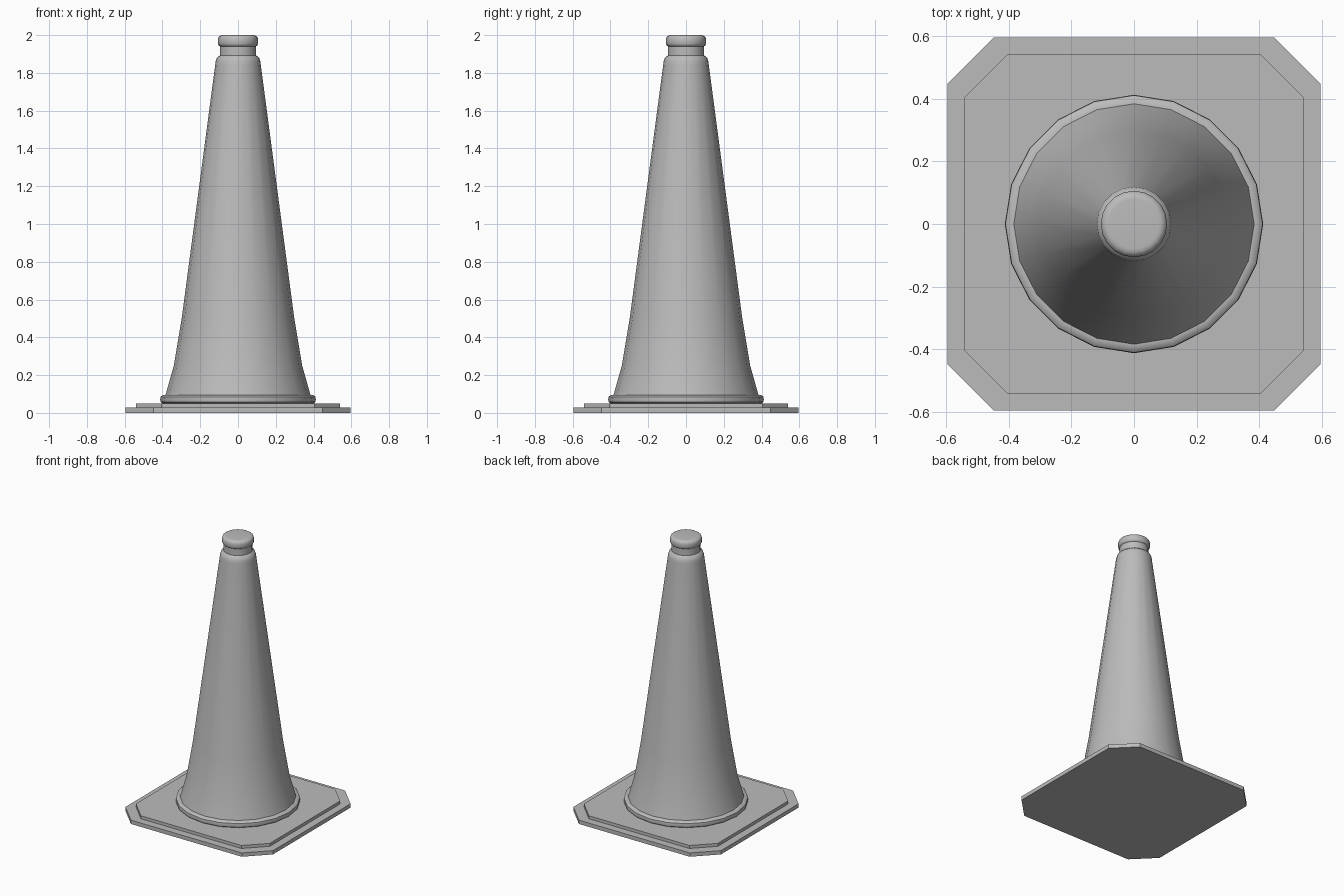
import bpy, bmesh, math

cube = bpy.data.objects.get("Cube")
if cube:
    bpy.data.objects.remove(cube, do_unlink=True)

grey = bpy.data.materials.new("plain_grey")
grey.use_nodes = True
colour = (0.5, 0.5, 0.5, 1)
grey.diffuse_color = colour
grey.node_tree.nodes["Principled BSDF"].inputs["Base Color"].default_value = colour


def finish(name, bm):
    bmesh.ops.recalc_face_normals(bm, faces=bm.faces)
    mesh = bpy.data.meshes.new(name)
    bm.to_mesh(mesh)
    bm.free()
    mesh.materials.append(grey)
    obj = bpy.data.objects.new(name, mesh)
    bpy.context.collection.objects.link(obj)
    return obj


def plate(name, half, corner, bottom, top):
    """Square slab with cut corners."""
    bm = bmesh.new()
    outline = [(half, -corner), (half, corner), (corner, half), (-corner, half),
               (-half, corner), (-half, -corner), (-corner, -half), (corner, -half)]
    face = bm.faces.new([bm.verts.new((x, y, bottom)) for x, y in outline])
    new = bmesh.ops.extrude_face_region(bm, geom=[face], use_keep_orig=True)["geom"]
    moved = [g for g in new if isinstance(g, bmesh.types.BMVert)]
    bmesh.ops.translate(bm, verts=moved, vec=(0, 0, top - bottom))
    return finish(name, bm)


def lathe(name, profile, sides=20):
    """Turned part with both ends capped and smooth shading."""
    bm = bmesh.new()
    rings = [[bm.verts.new((r * math.cos(math.tau * i / sides),
                            r * math.sin(math.tau * i / sides), z))
              for i in range(sides)] for r, z in profile]
    for low, high in zip(rings, rings[1:]):
        for i in range(sides):
            j = (i + 1) % sides
            bm.faces.new((low[i], low[j], high[j], high[i]))
    bm.faces.new(rings[0])
    bm.faces.new(rings[-1])
    obj = finish(name, bm)
    bpy.ops.object.select_all(action='DESELECT')
    obj.select_set(True)
    bpy.context.view_layer.objects.active = obj
    bpy.ops.object.shade_smooth_by_angle(angle=math.radians(40))
    return obj


# Stepped foot
plate("base_plate", 0.595, 0.447, 0, 0.028)
plate("upper_base_plate", 0.54, 0.405, 0.028, 0.05)

# Rounded ring where the cone meets the foot
lathe("base_ring", [(0.40, 0.05), (0.41, 0.058), (0.412, 0.07),
                    (0.41, 0.085), (0.40, 0.094), (0.385, 0.096)])

# Tapering body, rounded shoulder and neck
lathe("cone_body", [(0.385, 0.09), (0.34, 0.25), (0.298, 0.5), (0.121, 1.84),
                    (0.119, 1.86), (0.112, 1.88), (0.096, 1.893), (0.096, 1.945)])

# Rounded knob on the tip
lathe("top_knob", [(0.092, 1.938), (0.102, 1.945), (0.106, 1.955), (0.106, 1.98),
                   (0.101, 1.992), (0.09, 1.999), (0.08, 2.0)])
